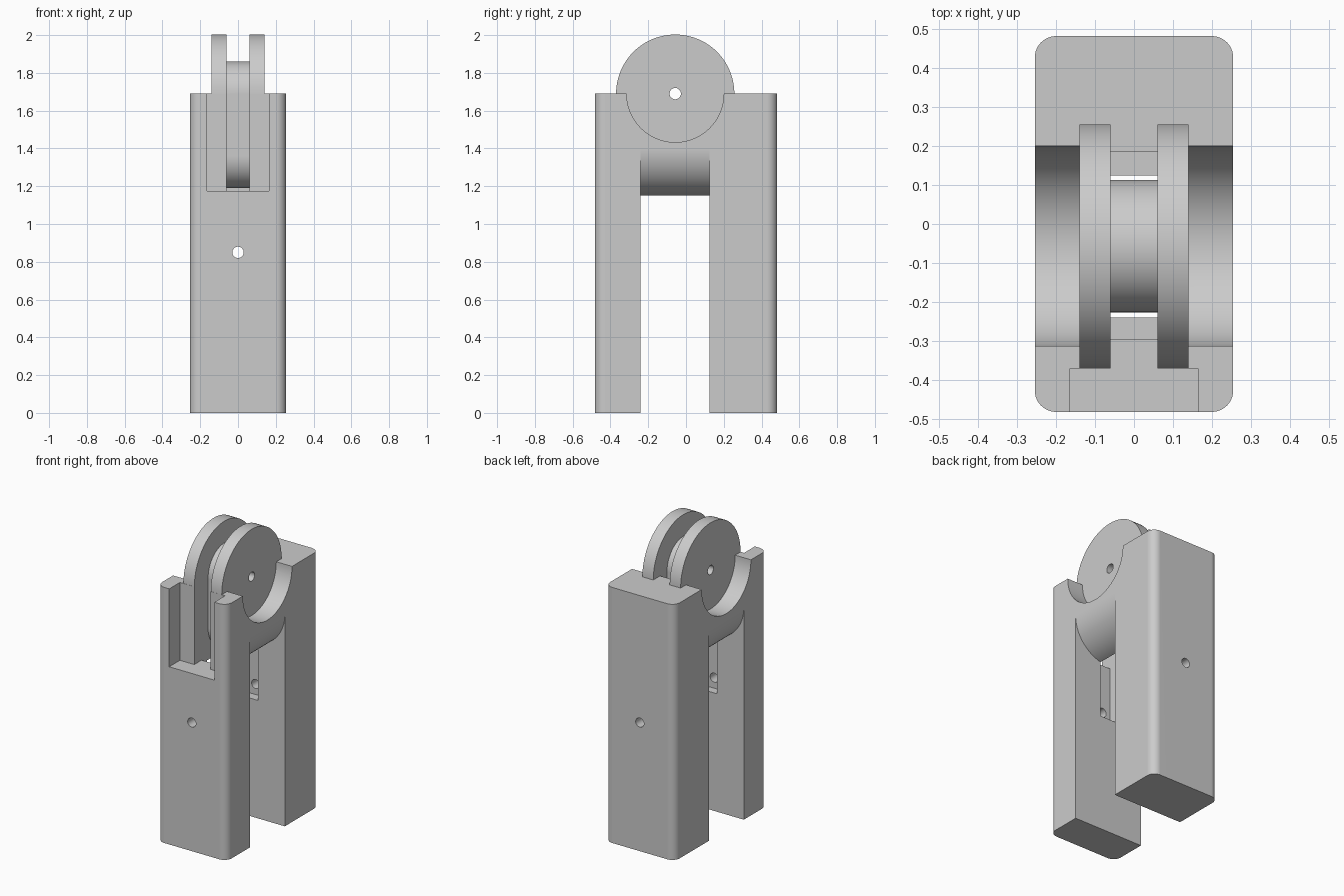
import bpy, bmesh
from math import cos, sin, pi, radians
from mathutils import Vector

old = bpy.data.objects.get("Cube")
if old:
    bpy.data.objects.remove(old)

grey = bpy.data.materials.new("plain grey")
grey.use_nodes = True
COLOUR = (0.6, 0.6, 0.6, 1)
grey.diffuse_color = COLOUR
grey.node_tree.nodes["Principled BSDF"].inputs["Base Color"].default_value = COLOUR

HALF_W, HALF_D, TOP = 0.255, 0.483, 1.69
WHEEL_Y, WHEEL_R, HUB_R = -0.057, 0.313, 0.17
PIN_R = 0.03


def arc(cx, cy, r, start, end, n=24):
    angles = [radians(start + (end - start) * i / n) for i in range(n + 1)]
    return [(cx + r * cos(a), cy + r * sin(a)) for a in angles]


def circle(cx, cy, r, n=96):
    return arc(cx, cy, r, 0, 360, n)[:-1]


def prism(name, profile, axis, low, high):
    """Extrude a 2D profile along x, y or z."""
    place = {"x": lambda a, b, t: (t, a, b),
             "y": lambda a, b, t: (a, t, b),
             "z": lambda a, b, t: (a, b, t)}[axis]
    bm = bmesh.new()
    face = bm.faces.new([bm.verts.new(place(a, b, low)) for a, b in profile])
    result = bmesh.ops.extrude_face_region(bm, geom=[face])
    moved = [v for v in result["geom"] if isinstance(v, bmesh.types.BMVert)]
    bmesh.ops.translate(bm, verts=moved, vec=Vector(place(0, 0, high - low)))
    bmesh.ops.recalc_face_normals(bm, faces=bm.faces)
    mesh = bpy.data.meshes.new(name)
    bm.to_mesh(mesh)
    bm.free()
    mesh.materials.append(grey)
    obj = bpy.data.objects.new(name, mesh)
    bpy.context.collection.objects.link(obj)
    return obj


def box(name, x, y0, y1, z0, z1):
    return prism(name, [(-x, y0), (x, y0), (x, y1), (-x, y1)], "z", z0, z1)


def combine(target, tool, operation):
    """Apply a boolean and remove the tool."""
    bpy.context.view_layer.objects.active = target
    mod = target.modifiers.new(tool.name, "BOOLEAN")
    mod.object, mod.operation, mod.solver = tool, operation, "EXACT"
    bpy.ops.object.modifier_apply(modifier=mod.name)
    bpy.data.objects.remove(tool)


# Block with rounded upright corners
r = 0.055
cx, cy = HALF_W - r, HALF_D - r
outline = (arc(cx, cy, r, 0, 90, 10) + arc(-cx, cy, r, 90, 180, 10)
           + arc(-cx, -cy, r, 180, 270, 10) + arc(cx, -cy, r, 270, 360, 10))
body = prism("pulley_block_body", outline, "z", 0, TOP)

# Gap between the legs, under a half-round bridge
gap = [(-0.3, 1.4), (-0.3, -0.1), (0.3, -0.1), (0.3, 1.4)]
gap += arc(0, 1.4, HALF_W, 0, -180, 64)
combine(body, prism("leg_gap", gap, "y", -0.24, 0.125), "DIFFERENCE")

# Front pocket and the rope channel between the cheeks
combine(body, box("front_pocket", 0.165, -0.6, -0.371, 1.175, 1.8), "DIFFERENCE")
combine(body, box("pocket_mouth", 0.06, -0.45, -0.25, 1.175, 1.8), "DIFFERENCE")
combine(body, box("rope_channel", 0.06, -0.295, 0.185, 0.78, 1.8), "DIFFERENCE")

# Round recesses outside the cheeks, and the cheek discs
for side, x0, x1 in (("left", 0.14, 0.4), ("right", -0.4, -0.14)):
    recess = prism(side + "_recess", circle(WHEEL_Y, TOP, 0.257), "x", x0, x1)
    combine(body, recess, "DIFFERENCE")
for side, x0, x1 in (("left", 0.06, 0.14), ("right", -0.14, -0.06)):
    disc = prism(side + "_disc", circle(WHEEL_Y, TOP, WHEEL_R), "x", x0, x1)
    combine(body, disc, "UNION")

# Long round-ended hub joining the cheeks
hub = arc(WHEEL_Y, TOP, HUB_R, 0, 180, 40) + arc(WHEEL_Y, 1.36, HUB_R, 180, 360, 40)
combine(body, prism("hub", hub, "x", -0.08, 0.08), "UNION")

# Pin holes through the wheel and through both legs
combine(body, prism("wheel_pin_hole", circle(WHEEL_Y, TOP, PIN_R, 32), "x", -0.5, 0.5), "DIFFERENCE")
combine(body, prism("leg_pin_hole", circle(0, 0.85, PIN_R, 32), "y", -0.6, 0.6), "DIFFERENCE")

# Smooth curves, sharp edges
bpy.ops.object.select_all(action="DESELECT")
body.select_set(True)
bpy.context.view_layer.objects.active = body
bpy.ops.object.shade_smooth_by_angle(angle=radians(30))
normals = body.modifiers.new("Even shading", "WEIGHTED_NORMAL")
normals.keep_sharp = True
